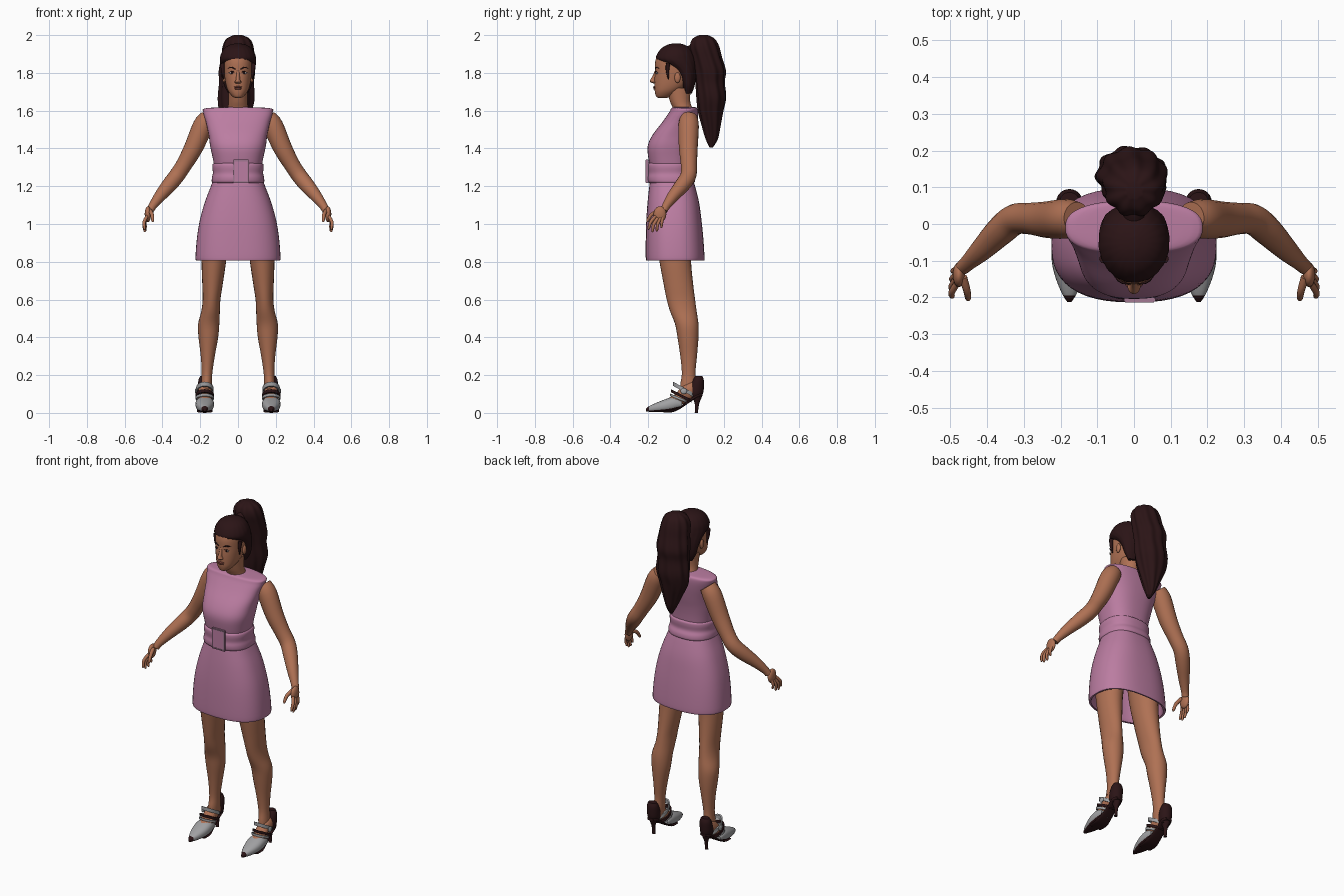
import bpy, bmesh, math
from mathutils import Vector


def material(name, rgb):
    m = bpy.data.materials.new(name)
    m.diffuse_color = (*rgb, 1)
    return m


SKIN = material("skin", (0.43, 0.165, 0.088))
PINK = material("pink cloth", (0.50, 0.205, 0.36))
TRIM = material("buckle mauve", (0.36, 0.19, 0.29))
HAIR = material("dark brown", (0.024, 0.007, 0.008))
GREY = material("shoe grey", (0.36, 0.36, 0.37))
WHITE = material("eye white", (0.5, 0.45, 0.42))
LIP = material("lip", (0.24, 0.07, 0.05))


def finish(name, bm, mat, mirror=False, angle=50):
    bmesh.ops.recalc_face_normals(bm, faces=bm.faces)
    me = bpy.data.meshes.new(name)
    bm.to_mesh(me)
    bm.free()
    ob = bpy.data.objects.new(name, me)
    bpy.context.collection.objects.link(ob)
    me.materials.append(mat)
    if mirror:
        ob.modifiers.new("mirror", 'MIRROR')
    bpy.ops.object.select_all(action='DESELECT')
    ob.select_set(True)
    bpy.context.view_layer.objects.active = ob
    bpy.ops.object.shade_smooth_by_angle(angle=math.radians(angle))
    return ob


def refine(rows, steps):
    """Catmull-Rom interpolation of rows of numbers."""
    out = []
    for i in range(len(rows) - 1):
        a, b, c, d = (rows[max(0, min(len(rows) - 1, i + k))] for k in (-1, 0, 1, 2))
        for s in range(steps):
            t = s / steps
            out.append([0.5 * (2 * q + (r - p) * t + (2 * p - 5 * q + 4 * r - u) * t * t
                               + (3 * q - p - 3 * r + u) * t ** 3) for p, q, r, u in zip(a, b, c, d)])
    return out + [list(rows[-1])]


def skin_rings(rings):
    bm = bmesh.new()
    vs = [[bm.verts.new(p) for p in r] for r in rings]
    n = len(vs[0])
    for a, b in zip(vs, vs[1:]):
        for i in range(n):
            bm.faces.new((a[i], a[(i + 1) % n], b[(i + 1) % n], b[i]))
    bm.faces.new(vs[0])
    bm.faces.new(vs[-1])
    return bm


def loft(name, rows, mat, axis='z', xc=0, n=32, power=2.0, steps=4, wave=0, lobes=9, **kw):
    """Rows are (position on axis, low, high, half width[, x shift])."""
    rings = []
    for row in refine(rows, steps):
        t, lo, hi, w = row[:4]
        x0 = xc + (row[4] if len(row) > 4 else 0)
        ring = []
        for i in range(n):
            a = 2 * math.pi * i / n
            k = 1 + wave * math.cos(lobes * a + 9 * t)
            c, s = (math.copysign(abs(f(a)) ** (2 / power), f(a)) for f in (math.cos, math.sin))
            x, v = x0 + w * c * k, (lo + hi) / 2 + (hi - lo) / 2 * s * k
            ring.append((x, v, t) if axis == 'z' else (x, t, v))
        rings.append(ring)
    return finish(name, skin_rings(rings), mat, **kw)


def tube(name, pts, mat, n=14, steps=4, **kw):
    """Round limb through points (x, y, z, radius)."""
    rows = refine(pts, steps)
    P = [Vector(r[:3]) for r in rows]
    rings = []
    for i, r in enumerate(rows):
        d = (P[min(i + 1, len(P) - 1)] - P[max(i - 1, 0)]).normalized()
        u = d.cross(Vector((0.2, 1, 0.1))).normalized()
        v = d.cross(u)
        rings.append([P[i] + r[3] * (math.cos(a) * u + math.sin(a) * v)
                      for a in (2 * math.pi * k / n for k in range(n))])
    return finish(name, skin_rings(rings), mat, **kw)


def blob(name, loc, size, mat, **kw):
    bm = bmesh.new()
    bmesh.ops.create_uvsphere(bm, u_segments=16, v_segments=10, radius=1)
    bmesh.ops.scale(bm, vec=size, verts=bm.verts)
    bmesh.ops.translate(bm, vec=loc, verts=bm.verts)
    return finish(name, bm, mat, **kw)


def strap(name, c, rx, ry, tilt, width, mat):
    """Flat band around the foot, tilted down toward the heel."""
    bm = bmesh.new()
    rings = []
    for i in range(24):
        a = 2 * math.pi * i / 24
        ring = []
        for k, h in ((1, -1), (1, 1), (.86, 1), (.86, -1)):
            y = ry * k * math.sin(a)
            ring.append(bm.verts.new((c[0] + rx * k * math.cos(a), c[1] + y, c[2] + h * width / 2 - y * tilt)))
        rings.append(ring)
    for i in range(24):
        a, b = rings[i], rings[(i + 1) % 24]
        for j in range(4):
            bm.faces.new((a[j], a[(j + 1) % 4], b[(j + 1) % 4], b[j]))
    return finish(name, bm, mat, mirror=True)


def box(name, lo, hi, mat):
    bm = bmesh.new()
    bmesh.ops.create_cube(bm, size=1)
    for v in bm.verts:
        v.co = [(a + b) / 2 + (b - a) * c for a, b, c in zip(lo, hi, v.co)]
    bmesh.ops.bevel(bm, geom=bm.edges[:], offset=0.003, segments=2, affect='EDGES')
    return finish(name, bm, mat)


# Dress: inner lining up from the hem, then the outside to the neckline
loft("dress", [(1.0, -.185, .065, .185), (.83, -.195, .08, .205), (.81, -.208, .093, .218),
               (.82, -.213, .098, .225), (.92, -.213, .092, .218), (1.02, -.210, .082, .202),
               (1.12, -.203, .068, .174), (1.21, -.193, .045, .140), (1.27, -.185, .025, .122),
               (1.34, -.198, .027, .132), (1.41, -.203, .036, .147), (1.47, -.178, .048, .155),
               (1.54, -.125, .060, .170), (1.59, -.090, .064, .184), (1.612, -.078, .060, .176),
               (1.618, -.066, .050, .075), (1.620, -.06, .04, .05)], PINK, n=48, power=2.5)

# Belt and buckle
loft("belt", [(1.215, -.185, .03, .125), (1.222, -.203, .046, .138), (1.245, -.207, .045, .138),
              (1.27, -.203, .034, .133), (1.30, -.206, .036, .136), (1.318, -.203, .034, .133),
              (1.325, -.185, .02, .12)], PINK, n=48, power=2.4)
box("buckle_plate", (-.022, -.211, 1.225), (.053, -.195, 1.335), PINK)
for i, (x0, x1, z0, z1) in enumerate(((-.027, -.018, 1.22, 1.34), (.049, .058, 1.22, 1.34),
                                      (-.027, .058, 1.331, 1.342), (-.027, .058, 1.218, 1.229))):
    box(f"buckle_frame_{i}", (x0, -.214, z0), (x1, -.198, z1), TRIM)

# Neck and head
loft("neck", [(1.56, -.06, .045, .075), (1.61, -.068, .035, .056), (1.65, -.085, .022, .05),
              (1.72, -.105, .025, .05)], SKIN)
loft("head", [(1.668, -.148, -.10, .016), (1.675, -.158, -.08, .030), (1.70, -.165, -.04, .050),
              (1.73, -.167, .0, .062), (1.77, -.167, .03, .070), (1.81, -.164, .043, .075),
              (1.86, -.163, .05, .077), (1.90, -.147, .035, .07), (1.93, -.11, .0, .045)],
     SKIN, power=2.2)
loft("nose", [(1.812, -.165, -.15, .007), (1.785, -.176, -.15, .009), (1.762, -.190, -.15, .012),
              (1.752, -.189, -.15, .018), (1.744, -.172, -.15, .012)], SKIN, n=16)
blob("upper_lip", (0, -.166, 1.725), (.023, .008, .005), LIP)
blob("lower_lip", (0, -.165, 1.717), (.019, .008, .006), LIP)
blob("eye", (.032, -.153, 1.80), (.015, .006, .0065), WHITE, mirror=True)
blob("iris", (.032, -.157, 1.80), (.006, .004, .006), HAIR, mirror=True)
tube("eyelid", [(.015, -.160, 1.800, .001), (.031, -.161, 1.808, .0025), (.049, -.150, 1.801, .001)],
     HAIR, n=6, mirror=True)
tube("eyebrow", [(.014, -.163, 1.820, .002), (.034, -.158, 1.829, .0035), (.055, -.141, 1.824, .001)],
     HAIR, n=8, mirror=True)
blob("ear", (.074, -.045, 1.775), (.009, .016, .028), SKIN, mirror=True)

# Hair swept back into a ponytail
loft("hair_cap", [(1.69, -.005, .03, .05), (1.73, -.02, .045, .072), (1.78, -.04, .053, .083),
                  (1.82, -.075, .055, .090), (1.85, -.125, .054, .095), (1.872, -.158, .052, .096),
                  (1.90, -.152, .042, .090), (1.93, -.130, .022, .072), (1.948, -.100, -.005, .045),
                  (1.956, -.07, -.035, .012)], HAIR, n=64, wave=.008, lobes=20)
tube("sideburn", [(.083, -.095, 1.85, .012), (.080, -.098, 1.81, .009), (.076, -.092, 1.765, .003)],
     HAIR, n=8, mirror=True)
tube("hair_tie", [(0, .0, 1.90, .03), (0, .04, 1.925, .03), (0, .09, 1.93, .04)], HAIR)
loft("ponytail", [(1.405, .125, .142, .008, .005), (1.45, .105, .168, .028, .0), (1.52, .085, .183, .055, -.005),
                  (1.60, .065, .198, .084, -.012), (1.67, .058, .211, .095, -.008), (1.75, .052, .203, .090, -.006),
                  (1.81, .046, .208, .094, -.004), (1.88, .035, .188, .086, 0), (1.94, .022, .172, .079, 0),
                  (1.98, .035, .150, .06, 0), (2.0, .07, .115, .022, 0)],
     HAIR, n=72, wave=.05, lobes=9, steps=5)

# Arms
tube("arm", [(.155, .015, 1.565, .045), (.185, .014, 1.52, .054), (.235, .012, 1.405, .050),
             (.285, .015, 1.315, .043), (.325, .012, 1.255, .042), (.365, -.02, 1.205, .040),
             (.415, -.07, 1.145, .031), (.452, -.105, 1.095, .022), (.466, -.118, 1.07, .020)],
     SKIN, n=20, mirror=True)
blob("palm", (.477, -.138, 1.052), (.017, .034, .042), SKIN, mirror=True)
for name, pts in {
    "thumb": [(.466, -.145, 1.07, .012), (.455, -.182, 1.050, .010), (.452, -.202, 1.020, .008), (.452, -.205, 1.010, .003)],
    "index_finger": [(.482, -.162, 1.04, .009), (.497, -.187, 1.010, .009), (.495, -.197, .978, .007), (.494, -.198, .970, .003)],
    "middle_finger": [(.485, -.150, 1.03, .009), (.497, -.171, .998, .009), (.494, -.177, .965, .007), (.493, -.177, .957, .003)],
    "ring_finger": [(.484, -.136, 1.03, .009), (.496, -.150, .998, .008), (.491, -.154, .968, .007), (.490, -.154, .960, .003)],
    "little_finger": [(.482, -.122, 1.04, .008), (.492, -.128, 1.008, .008), (.488, -.130, .985, .006), (.487, -.130, .978, .003)],
}.items():
    tube(name, pts, SKIN, n=10, steps=3, mirror=True)

# Legs and feet
loft("leg", [(.10, -.03, .06, .028, .17), (.15, -.03, .056, .028, .167), (.21, -.022, .05, .028, .164),
             (.30, -.030, .058, .037, .160), (.40, -.045, .066, .052, .157), (.47, -.058, .066, .056, .155),
             (.54, -.085, .056, .049, .145), (.60, -.102, .048, .047, .140), (.68, -.118, .038, .054, .135),
             (.80, -.140, .027, .065, .128), (.90, -.155, .03, .07, .120), (1.0, -.16, .03, .07, .110)],
     SKIN, n=24, mirror=True)
loft("foot", [(-.11, .015, .07, .034), (-.06, .025, .098, .038), (-.01, .05, .15, .036),
              (.04, .075, .17, .032), (.075, .095, .15, .02)], SKIN, axis='y', xc=.175, n=20, mirror=True)

# Pointed shoe: grey upper with a dark toe tip and underside
toe = loft("shoe_toe", [(-.212, .008, .022, .006), (-.195, .006, .036, .017), (-.16, .004, .052, .033),
                        (-.115, .004, .070, .046), (-.075, .008, .083, .049), (-.045, .018, .080, .046),
                        (-.02, .028, .062, .040)], GREY, axis='y', xc=.176, n=24, power=2.4, mirror=True)
toe.data.materials.append(HAIR)
for f in toe.data.polygons:
    if f.center.y < -.192 or f.normal.z < -.6:
        f.material_index = 1
loft("shoe_sole", [(-.12, .001, .012, .040), (-.07, .004, .016, .042), (-.03, .022, .036, .036),
                   (.02, .056, .072, .031), (.06, .082, .100, .033), (.088, .09, .105, .02)],
     HAIR, axis='y', xc=.176, n=20, power=3, mirror=True)
loft("heel_counter", [(.08, .02, .080, .026), (.11, .012, .092, .035), (.145, .022, .095, .036),
                      (.175, .036, .094, .033), (.195, .05, .086, .024)], HAIR, xc=.176, n=24, mirror=True)
loft("stiletto", [(0, .046, .064, .010), (.01, .047, .064, .009), (.05, .046, .070, .011),
                  (.085, .032, .084, .022), (.11, .025, .09, .03)], HAIR, xc=.176, n=16, mirror=True)
strap("ankle_strap", (.176, -.01, .122), .046, .058, .55, .022, GREY)
strap("instep_strap", (.176, -.025, .090), .049, .055, .5, .016, HAIR)
strap("lower_strap", (.176, -.04, .078), .048, .045, .4, .014, GREY)
blob("strap_buckle", (.222, -.012, .115), (.006, .017, .016), GREY, mirror=True)
